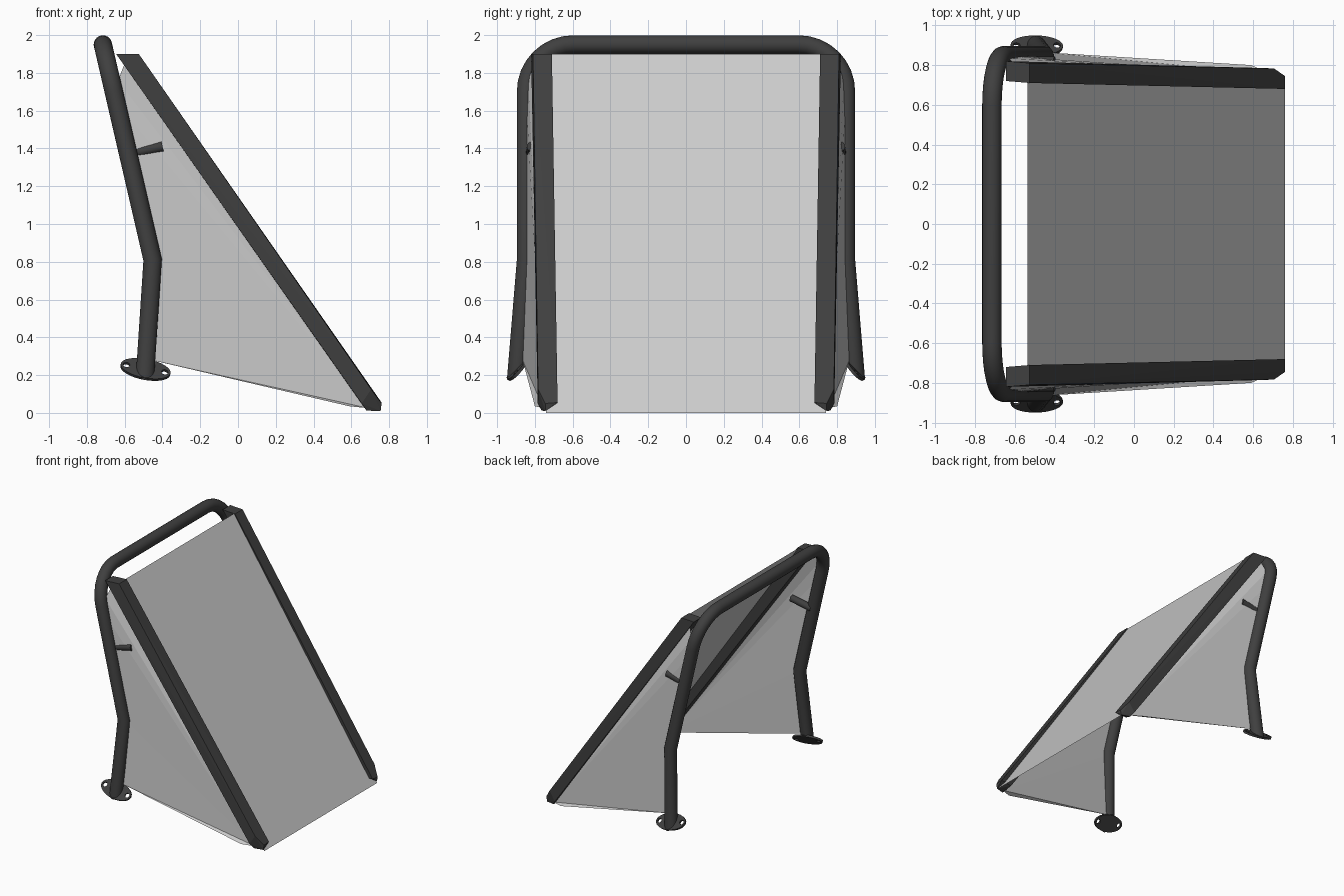
import bpy, bmesh, math
from mathutils import Vector, Matrix

if "Cube" in bpy.data.objects:
    bpy.data.objects.remove(bpy.data.objects["Cube"])

dark = bpy.data.materials.new("dark_metal")
dark.diffuse_color = (0.05, 0.05, 0.05, 1)
dark.use_nodes = True
dark.node_tree.nodes["Principled BSDF"].inputs["Base Color"].default_value = dark.diffuse_color


def finish(name, bm, mat=None, mirror=False, smooth=False):
    if mat:
        bmesh.ops.recalc_face_normals(bm, faces=bm.faces)
    me = bpy.data.meshes.new(name)
    bm.to_mesh(me)
    bm.free()
    ob = bpy.data.objects.new(name, me)
    bpy.context.collection.objects.link(ob)
    if mat:
        me.materials.append(mat)
    if mirror:
        ob.modifiers.new("Mirror", 'MIRROR').use_axis = (False, True, False)
    if smooth:
        bpy.ops.object.select_all(action='DESELECT')
        ob.select_set(True)
        bpy.context.view_layer.objects.active = ob
        bpy.ops.object.shade_smooth_by_angle(angle=math.radians(35))
    return ob


def sweep(path, radius, sides, start_n=None, end_n=None):
    """Tube with mitred bends; the end planes can be slanted."""
    bm = bmesh.new()
    dirs = [(b - a).normalized() for a, b in zip(path, path[1:])]
    u = dirs[0].orthogonal().normalized()
    v = dirs[0].cross(u)
    pts = [path[0] + radius * (math.cos(t) * u + math.sin(t) * v)
           for t in (2 * math.pi * k / sides for k in range(sides))]
    rings = []
    for i, p in enumerate(path):
        d = dirs[max(i - 1, 0)]
        n = d if i in (0, len(path) - 1) else (dirs[i - 1] + dirs[i]).normalized()
        if i == 0 and start_n:
            n = start_n
        if i == len(path) - 1 and end_n:
            n = end_n
        pts = [q + d * ((p - q).dot(n) / d.dot(n)) for q in pts]
        rings.append([bm.verts.new(q) for q in pts])
    for a, b in zip(rings, rings[1:]):
        for k in range(sides):
            j = (k + 1) % sides
            bm.faces.new((a[k], a[j], b[j], b[k]))
    bm.faces.new(rings[0])
    bm.faces.new(rings[-1])
    return bm


# Slanted foot plane, on the +y side
foot = Vector((-0.49, 0.895, 0.23))
fu = Vector((1, 0, -0.19)).normalized()
fn = fu.cross(Vector((0, 0.69, -0.72))).normalized()
fv = fn.cross(fu)

# Bent tube hoop
half = [foot, Vector((-0.452, 0.847, 0.81))]
R = 0.25
for k in range(9):
    a = math.pi / 2 * k / 8
    z = 1.95 - R + R * math.sin(a)
    half.append(Vector((-0.452 - 0.231 * (z - 0.81), 0.847 - R + R * math.cos(a), z)))
flip = Matrix.Diagonal((1, -1, 1))
path = half + [flip @ p for p in reversed(half)]
finish("hoop_tube", sweep(path, 0.049, 20, fn, flip @ fn), dark, smooth=True)

# Oval mounting flanges with two bolt holes
cu = bpy.data.curves.new("flange_outline", 'CURVE')
cu.dimensions = '2D'
cu.fill_mode = 'BOTH'
cu.extrude = 0.008
for cx, rx, ry, n in ((0, 0.134, 0.07, 32), (-0.103, 0.018, 0.018, 12), (0.103, 0.018, 0.018, 12)):
    s = cu.splines.new('POLY')
    s.points.add(n - 1)
    s.use_cyclic_u = True
    for k, p in enumerate(s.points):
        t = 2 * math.pi * k / n
        p.co = (cx + rx * math.cos(t), ry * math.sin(t), 0, 1)
tmp = bpy.data.objects.new("flange_outline", cu)
bpy.context.collection.objects.link(tmp)
bpy.context.view_layer.update()
me = bpy.data.meshes.new_from_object(tmp.evaluated_get(bpy.context.evaluated_depsgraph_get()))
bpy.data.objects.remove(tmp)
bm = bmesh.new()
bm.from_mesh(me)
bmesh.ops.remove_doubles(bm, verts=bm.verts, dist=1e-5)
frame = Matrix((fu, fv, fn)).transposed().to_4x4()
frame.translation = foot
bm.transform(frame)
finish("mounting_flange", bm, dark, mirror=True)

# Sloping side rails with chamfered toes
bm = bmesh.new()
for co in ((-0.645, 0.72, 1.9), (-0.645, 0.82, 1.9), (-0.525, 0.71, 1.9), (-0.525, 0.81, 1.9),
           (0.76, 0.68, 0.055), (0.76, 0.745, 0.05), (0.705, 0.783, 0.125),
           (0.755, 0.745, 0.01), (0.68, 0.765, 0.012), (0.655, 0.785, 0.05), (0.66, 0.69, 0.045)):
    bm.verts.new(co)
bmesh.ops.convex_hull(bm, input=bm.verts)
bmesh.ops.dissolve_limit(bm, angle_limit=0.01, verts=bm.verts, edges=bm.edges)
finish("side_rail", bm, dark, mirror=True)

# Short pegs inside the hoop legs
peg = [Vector((-0.58, 0.82, 1.37)), Vector((-0.40, 0.815, 1.41))]
finish("inner_peg", sweep(peg, 0.028, 12), dark, mirror=True, smooth=True)

# Thin side panels, fanned from the toe
bm = bmesh.new()
v = [bm.verts.new(c) for c in (
    (0.69, 0.755, 0.025), (0.59, 0.80, 0.035), (-0.46, 0.865, 0.28), (-0.452, 0.847, 0.81),
    (-0.64, 0.845, 1.64), (-0.635, 0.835, 1.76), (-0.60, 0.805, 1.85))]
for a, b in zip(v[1:], v[2:]):
    bm.faces.new((v[0], a, b))
finish("side_panel", bm, mirror=True)

# Thin sloping main panel
bm = bmesh.new()
bm.faces.new([bm.verts.new(c) for c in (
    (-0.535, -0.75, 1.9), (0.76, -0.74, 0), (0.76, 0.74, 0), (-0.535, 0.75, 1.9))])
finish("main_panel", bm)
